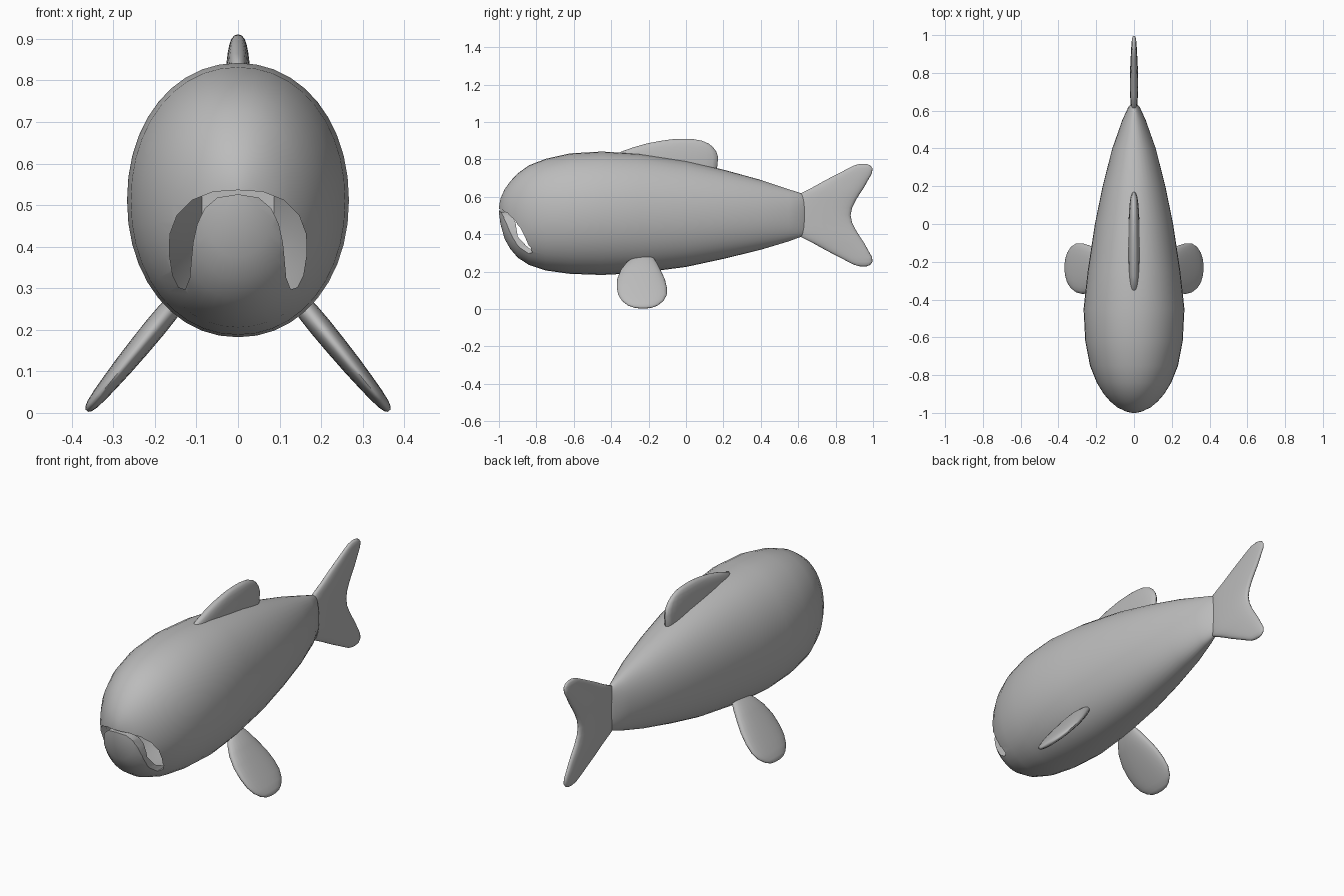
import bpy, bmesh, math
from mathutils import Vector

if "Cube" in bpy.data.objects:
    bpy.data.objects.remove(bpy.data.objects["Cube"])

grey = bpy.data.materials.new("plain grey")
grey.diffuse_color = (0.5, 0.5, 0.5, 1)
grey.use_nodes = True
grey.node_tree.nodes["Principled BSDF"].inputs["Base Color"].default_value = grey.diffuse_color


def finish(name, bm):
    bmesh.ops.recalc_face_normals(bm, faces=bm.faces[:])
    mesh = bpy.data.meshes.new(name)
    bm.to_mesh(mesh)
    bm.free()
    mesh.materials.append(grey)
    ob = bpy.data.objects.new(name, mesh)
    bpy.context.collection.objects.link(ob)
    return ob


def smooth(ob, angle=40):
    bpy.ops.object.select_all(action='DESELECT')
    ob.select_set(True)
    bpy.context.view_layer.objects.active = ob
    bpy.ops.object.shade_smooth_by_angle(angle=math.radians(angle))


def loft(name, sections, u, v, segs=32, power=2.0):
    """Skin closed super-ellipse rings: (centre, radius along u, radius along v)."""
    bm = bmesh.new()
    u, v = Vector(u), Vector(v)
    rings = []
    for c, ru, rv in sections:
        ring = []
        for i in range(segs):
            a = 2 * math.pi * i / segs
            ca, sa = math.cos(a), math.sin(a)
            cu = math.copysign(abs(ca) ** (2 / power), ca)
            sv = math.copysign(abs(sa) ** (2 / power), sa)
            ring.append(bm.verts.new(Vector(c) + u * ru * cu + v * rv * sv))
        rings.append(ring)
    for a, b in zip(rings, rings[1:]):
        for i in range(segs):
            j = (i + 1) % segs
            bm.faces.new((a[i], a[j], b[j], b[i]))
    bm.faces.new(rings[0])
    bm.faces.new(rings[-1])
    return finish(name, bm)


def cut(ob, cutter):
    mod = ob.modifiers.new("cut", 'BOOLEAN')
    mod.operation, mod.solver, mod.object = 'DIFFERENCE', 'EXACT', cutter
    bpy.context.view_layer.objects.active = ob
    bpy.ops.object.modifier_apply(modifier=mod.name)
    bpy.data.objects.remove(cutter)


# Body: y, top, bottom, half width
profile = [
    (-1.0, .545, .515, .012), (-.992, .59, .455, .045), (-.97, .64, .375, .09),
    (-.94, .682, .322, .125), (-.90, .725, .275, .16), (-.84, .768, .236, .197),
    (-.75, .803, .206, .233), (-.62, .832, .188, .258), (-.45, .842, .182, .267),
    (-.25, .83, .192, .245), (0, .792, .225, .207), (.2, .745, .268, .166),
    (.4, .69, .317, .115), (.55, .64, .362, .062), (.62, .617, .388, .03),
    (.64, .600, .405, .012)]
body = loft("body", [((0, y, (t + b) / 2), w, (t - b) / 2) for y, t, b, w in profile],
            (1, 0, 0), (0, 0, 1), 40, 2.08)

# Hollow mouth cavity behind the lips
wall = .028
cavity = loft("cavity", [((0, y + (wall if y < -.9 else 0), (t + b) / 2), w - wall, (t - b) / 2 - wall)
                         for y, t, b, w in profile[1:13]],
              (1, 0, 0), (0, 0, 1), 40, 2.08)
cut(body, cavity)

# Arched mouth opening that leaves the raised lower lip in the middle
upper = [(0, .536), (.06, .532), (.11, .512), (.147, .475), (.164, .43), (.165, .38),
         (.157, .33), (.143, .302), (.127, .297)]
lower = [(.116, .325), (.112, .37), (.108, .41), (.098, .455), (.08, .492), (.05, .518), (0, .526)]
half = upper + lower
outline = half + [(-x, z) for x, z in reversed(half[1:-1])]
outline = upper + lower + [(-x, z) for x, z in reversed(lower[:-1])] + \
    [(-x, z) for x, z in reversed(upper[1:])]
bm = bmesh.new()
face = bm.faces.new([bm.verts.new((x, -1.1, z)) for x, z in outline])
ext = bmesh.ops.extrude_face_region(bm, geom=[face])
for vert in (g for g in ext['geom'] if isinstance(g, bmesh.types.BMVert)):
    vert.co.y = -.72
cut(body, finish("mouth_cutter", bm))
smooth(body)


def upright_fin(name, rows, power):
    """Fin stacked in z: height, front y, back y, half thickness."""
    fin = loft(name, [((0, (a + b) / 2, z), (b - a) / 2, t) for z, a, b, t in rows],
               (0, 1, 0), (1, 0, 0), 24, power)
    smooth(fin, 60)
    return fin


# Back fin
upright_fin("back_fin", [
    (.70, -.34, .15, .028), (.76, -.36, .167, .03), (.81, -.37, .172, .03),
    (.84, -.35, .163, .028), (.865, -.28, .145, .025), (.885, -.21, .12, .021),
    (.90, -.13, .085, .016), (.908, -.07, .04, .009), (.91, -.04, .02, .003)], 2.6)

# Forked tail, mirrored about its middle height
fork = [(0, .58, .88, .021), (.04, .58, .888, .021), (.08, .59, .908, .021),
        (.115, .61, .93, .021), (.15, .68, .953, .019), (.19, .752, .975, .017),
        (.225, .82, .995, .015), (.25, .868, .997, .013), (.266, .90, .985, .010),
        (.274, .93, .965, .004)]
rows = [(.502 - h, a, b, t) for h, a, b, t in reversed(fork[1:])] + \
       [(.502 + h, a, b, t) for h, a, b, t in fork]
upright_fin("tail_fin", rows, 2.5)

# Side paddles, splayed outward and down: distance, front y, back y, half thickness
paddle = [(0, -.29, -.17, .02), (.03, -.32, -.155, .026), (.08, -.35, -.135, .027),
          (.14, -.368, -.113, .026), (.20, -.37, -.102, .024), (.25, -.362, -.103, .021),
          (.29, -.342, -.12, .018), (.32, -.312, -.15, .014), (.335, -.28, -.18, .009),
          (.34, -.25, -.21, .004)]
for side, label in ((1, "right"), (-1, "left")):
    root = Vector((.148 * side, 0, .268))
    along = Vector((.215 * side, 0, -.262)).normalized()
    across = Vector((along.z, 0, -along.x))
    fin = loft(label + "_paddle", [(root + along * d + Vector((0, (a + b) / 2, 0)), (b - a) / 2, t)
                                   for d, a, b, t in paddle], (0, 1, 0), across, 24, 2.2)
    smooth(fin, 60)
